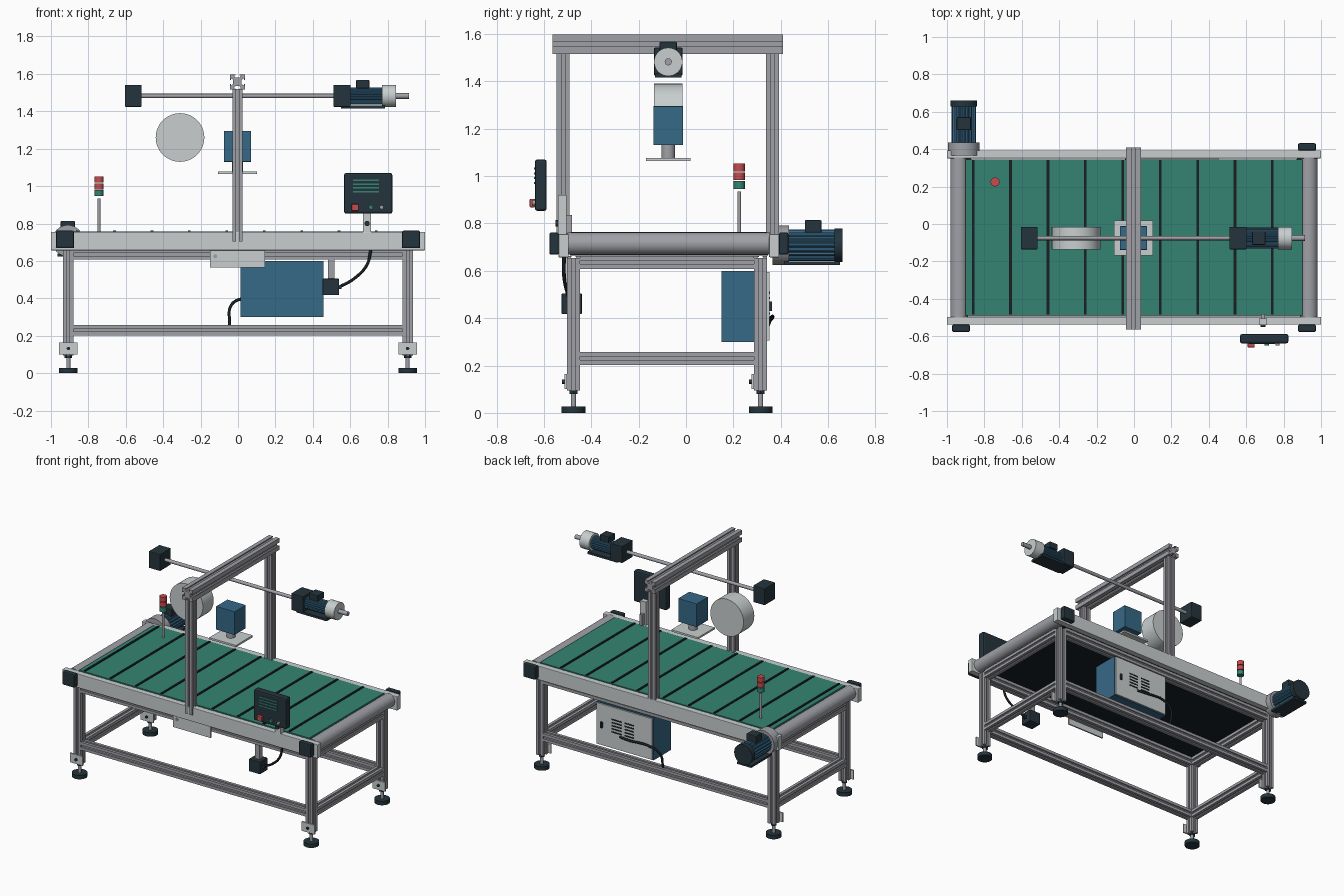
import bpy, bmesh, math
from mathutils import Matrix, Vector

cube = bpy.data.objects.get("Cube")
if cube:
    bpy.data.objects.remove(cube, do_unlink=True)


def material(name, rgb):
    m = bpy.data.materials.new(name)
    m.use_nodes = True
    lin = [((c / 255 + 0.055) / 1.055) ** 2.4 for c in rgb] + [1]
    m.diffuse_color = lin
    m.node_tree.nodes["Principled BSDF"].inputs["Base Color"].default_value = lin
    return m


ALU = material("aluminium", (160, 161, 167))
PALE = material("pale grey", (200, 206, 206))
DARK = material("dark slate", (36, 52, 60))
BLUE = material("steel blue", (54, 104, 135))
GREEN = material("belt green", (52, 132, 114))
RED = material("signal red", (200, 76, 78))
BLACK = material("cable black", (24, 31, 36))

# Rotations that carry a +z extrusion onto another axis
AXES = {"x": Matrix(((0, 0, 1), (1, 0, 0), (0, 1, 0))).to_4x4(),
        "y": Matrix(((1, 0, 0), (0, 0, 1), (0, -1, 0))).to_4x4(),
        "z": Matrix.Identity(4)}


def finish(name, bm, mat, smooth=False):
    bmesh.ops.recalc_face_normals(bm, faces=bm.faces)
    me = bpy.data.meshes.new(name)
    bm.to_mesh(me)
    bm.free()
    me.materials.append(mat)
    ob = bpy.data.objects.new(name, me)
    bpy.context.collection.objects.link(ob)
    if smooth:
        bpy.ops.object.select_all(action="DESELECT")
        ob.select_set(True)
        bpy.context.view_layer.objects.active = ob
        bpy.ops.object.shade_smooth_by_angle(angle=math.radians(35))
    return ob


def box(name, mat, x, y, z, bevel=0):
    """Box from (min, max) pairs."""
    bm = bmesh.new()
    bmesh.ops.create_cube(bm, size=1)
    for v in bm.verts:
        v.co = [r[0] if c < 0 else r[1] for c, r in zip(v.co, (x, y, z))]
    if bevel:
        bmesh.ops.bevel(bm, geom=bm.edges[:], offset=bevel, segments=2, affect="EDGES", profile=0.5)
    return finish(name, bm, mat)


def prism(name, mat, outline, axis, base, length, smooth=False):
    """Extrude a 2D outline along an axis, starting at base."""
    bm = bmesh.new()
    face = bm.faces.new([bm.verts.new((u, v, 0)) for u, v in outline])
    top = bmesh.ops.extrude_face_region(bm, geom=[face])["geom"]
    bmesh.ops.translate(bm, verts=[g for g in top if isinstance(g, bmesh.types.BMVert)], vec=(0, 0, length))
    bm.transform(Matrix.Translation(base) @ AXES[axis])
    return finish(name, bm, mat, smooth)


def rod(name, mat, radius, axis, base, length, sides=32):
    ring = [(radius * math.cos(math.tau * i / sides), radius * math.sin(math.tau * i / sides)) for i in range(sides)]
    return prism(name, mat, ring, axis, base, length, smooth=True)


def slotted(name, axis, base, length, h=0.0275):
    """Square aluminium profile with an undercut slot on every side."""
    s, lip, d = h * 0.27, h * 0.84, h * 0.55
    side = [(h, -h), (h, -s), (lip, -s), (lip, -1.8 * s), (d, -s), (d, s), (lip, 1.8 * s), (lip, s), (h, s)]
    outline = []
    for k in range(4):
        c, n = ((1, 0), (0, 1), (-1, 0), (0, -1))[k]
        outline += [(u * c - v * n, u * n + v * c) for u, v in side]
    return prism(name, ALU, outline, axis, base, length)


def finned(name, radius, axis, base, length, fins=20):
    """Motor body with square cooling fins."""
    outline = []
    for i in range(fins * 4):
        r = radius if i % 4 < 2 else radius * 0.91
        a = math.tau * (i - i % 2 * 0.3) / (fins * 4)
        outline.append((r * math.cos(a), r * math.sin(a)))
    return prism(name, BLUE, outline, axis, base, length)


def cable(name, points, radius=0.008):
    cu = bpy.data.curves.new(name, "CURVE")
    cu.dimensions = "3D"
    cu.bevel_depth = radius
    cu.resolution_u = 8
    sp = cu.splines.new("BEZIER")
    sp.bezier_points.add(len(points) - 1)
    for bp, p in zip(sp.bezier_points, points):
        bp.co = p
        bp.handle_left_type = bp.handle_right_type = "AUTO"
    ob = bpy.data.objects.new(name, cu)
    bpy.context.collection.objects.link(ob)
    bpy.ops.object.select_all(action="DESELECT")
    ob.select_set(True)
    bpy.context.view_layer.objects.active = ob
    bpy.ops.object.convert(target="MESH")
    bpy.context.object.data.materials.clear()
    bpy.context.object.data.materials.append(BLACK)


LX, YF, YB, YC = 0.907, -0.475, 0.315, -0.075   # leg lines and belt centre line

# Legs with levelling feet and bracket plates
for sx, side in ((1, "left"), (-1, "right")):
    for y, end in ((YF, "front"), (YB, "back")):
        tag, x = f"{end}_{side}", sx * LX
        slotted(f"leg_{tag}", "z", (x, y, 0.095), 0.56)
        rod(f"foot_pad_{tag}", DARK, 0.05, "z", (x, y, 0), 0.028)
        rod(f"foot_stem_{tag}", ALU, 0.011, "z", (x, y, 0.028), 0.07, 16)
        rod(f"foot_nut_{tag}", DARK, 0.02, "z", (x, y, 0.08), 0.014, 6)
        box(f"foot_bracket_{tag}", PALE, (x - 0.05, x + 0.05), (y - 0.038, y - 0.028), (0.1, 0.165))
        rod(f"bracket_bolt_{tag}", DARK, 0.009, "y", (x, y - 0.048, 0.132), 0.012, 12)

# Frame beams at two heights
for z, level in ((0.23, "lower"), (0.635, "upper")):
    for y, end in ((YF, "front"), (YB, "back")):
        slotted(f"{level}_beam_{end}", "x", (-LX + 0.0275, y, z), 2 * LX - 0.055)
    for sx, side in ((1, "left"), (-1, "right")):
        slotted(f"{level}_beam_{side}", "y", (sx * LX, YF + 0.0275, z), YB - YF - 0.055)

# Conveyor: side rails, end rollers, belt and cleats
for y, end in ((-0.517, "front"), (0.372, "back")):
    box(f"side_rail_{end}", PALE, (-1, 1), (y - 0.021, y + 0.021), (0.657, 0.755), 0.003)
for sx, side in ((1, "left"), (-1, "right")):
    rod(f"roller_{side}", ALU, 0.047, "y", (sx * 0.935, -0.5, 0.715), 0.855)
    box(f"bearing_front_{side}", DARK, (sx * 0.925 - 0.048, sx * 0.925 + 0.048), (-0.577, -0.537), (0.668, 0.762), 0.008)
box("bearing_back_left", DARK, (0.877, 0.973), (0.392, 0.432), (0.668, 0.762), 0.008)
box("belt_top", GREEN, (-0.9, 0.9), (-0.49, 0.346), (0.74, 0.758))
box("belt_underside", BLACK, (-0.9, 0.9), (-0.49, 0.346), (0.664, 0.675))
for i in range(9):
    x = -0.86 + 0.2 * i
    box(f"belt_cleat_{i + 1}", BLACK, (x - 0.007, x + 0.007), (-0.485, 0.341), (0.756, 0.764))

# Belt drive at the back right corner
DX, DZ = -0.91, 0.708
rod("drive_gearbox", ALU, 0.084, "y", (DX, 0.365, DZ), 0.07)
finned("drive_motor", 0.066, "y", (DX, 0.435, DZ), 0.195)
rod("drive_motor_cap", DARK, 0.071, "y", (DX, 0.627, DZ), 0.033)
box("drive_terminal_box", DARK, (DX - 0.038, DX + 0.038), (0.502, 0.572), (0.76, 0.814), 0.005)
box("drive_motor_base", DARK, (DX - 0.055, DX + 0.055), (0.415, 0.65), (0.625, 0.64))

# Gantry
for y, end in ((-0.519, "front"), (0.365, "back")):
    slotted(f"gantry_post_{end}", "z", (-0.003, y, 0.705), 0.815)
slotted("gantry_beam", "y", (-0.003, -0.563, 1.557), 0.973, 0.041)

# Overhead shaft with its motor
SZ = 1.482
rod("overhead_shaft", ALU, 0.012, "x", (-0.52, YC, SZ), 1.05, 16)
box("shaft_bearing_right", DARK, (-0.605, -0.515), (YC - 0.06, YC + 0.06), (SZ - 0.058, SZ + 0.06), 0.004)
box("shaft_bearing_left", DARK, (0.51, 0.602), (YC - 0.06, YC + 0.06), (SZ - 0.058, SZ + 0.06), 0.004)
finned("shaft_motor", 0.045, "x", (0.602, YC, SZ), 0.17)
rod("shaft_motor_flange", PALE, 0.06, "x", (0.77, YC, SZ), 0.075)
rod("shaft_motor_stub", ALU, 0.015, "x", (0.845, YC, SZ), 0.07, 16)
box("shaft_terminal_box", DARK, (0.632, 0.702), (YC - 0.036, YC + 0.036), (1.522, 1.568), 0.005)
box("shaft_motor_base", DARK, (0.55, 0.785), (YC - 0.056, YC + 0.056), (1.416, 1.432))

# Hanging drum and scanning head
rod("drum", PALE, 0.13, "y", (-0.31, YC - 0.06, 1.26), 0.12, 48)
box("head_body", BLUE, (-0.075, 0.07), (YC - 0.063, YC + 0.063), (1.13, 1.295), 0.002)
rod("head_stem", ALU, 0.029, "z", (-0.003, YC, 1.075), 0.055)
box("head_plate", PALE, (-0.107, 0.102), (YC - 0.094, YC + 0.094), (1.064, 1.077))

# Signal tower
rod("signal_pole", ALU, 0.008, "z", (-0.743, 0.225, 0.757), 0.178, 12)
for i, mat in enumerate((GREEN, RED, RED)):
    rod(f"signal_lamp_{i + 1}", mat, 0.024, "z", (-0.743, 0.225, 0.946 + i * 0.037), 0.032, 24)

# Operator panel with display lines and buttons
box("panel", DARK, (0.567, 0.825), (-0.638, -0.588), (0.853, 1.07), 0.01)
for i in range(4):
    z = 0.967 + i * 0.02
    box(f"display_line_{i + 1}", GREEN, (0.615, 0.755), (-0.641, -0.636), (z, z + 0.008))
box("stop_button", RED, (0.607, 0.645), (-0.66, -0.637), (0.868, 0.904), 0.004)
rod("start_button", GREEN, 0.012, "y", (0.71, -0.65, 0.887), 0.014, 16)
rod("mode_button", ALU, 0.011, "y", (0.768, -0.65, 0.887), 0.014, 16)
box("panel_post", PALE, (0.667, 0.712), (-0.54, -0.505), (0.755, 0.92))
box("panel_post_brace", ALU, (0.68, 0.7), (-0.505, -0.482), (0.757, 0.835))
rod("panel_clamp_knob", DARK, 0.014, "y", (0.69, -0.552, 0.8), 0.014, 16)

# Front junction box, hanger and guard plate
box("junction_box", DARK, (0.452, 0.54), (-0.525, -0.44), (0.417, 0.505), 0.004)
box("junction_gland", DARK, (0.535, 0.553), (-0.495, -0.475), (0.45, 0.47))
box("junction_hanger", ALU, (0.48, 0.515), (-0.495, -0.46), (0.5, 0.615))
box("guard_plate", PALE, (-0.15, 0.145), (-0.513, -0.503), (0.565, 0.656))
rod("guard_bolt", ALU, 0.011, "y", (-0.122, -0.518, 0.625), 0.008, 12)
cable("panel_cable", [(0.54, -0.485, 0.46), (0.62, -0.5, 0.505), (0.69, -0.515, 0.58), (0.71, -0.515, 0.66)])

# Control cabinet with vented door
box("cabinet", BLUE, (0.013, 0.458), (0.15, 0.342), (0.3, 0.6))
box("cabinet_door", PALE, (0.018, 0.453), (0.342, 0.352), (0.305, 0.595))
for i in range(5):
    z = 0.415 + i * 0.022
    for j in range(2):
        x = 0.16 + j * 0.1
        box(f"door_vent_{i + 1}_{j + 1}", BLACK, (x, x + 0.075), (0.35, 0.354), (z, z + 0.009))
box("door_handle", DARK, (0.405, 0.42), (0.35, 0.364), (0.43, 0.47))
cable("cabinet_cable", [(0.27, 0.352, 0.4), (0.2, 0.362, 0.4), (0.03, 0.36, 0.4), (-0.035, 0.345, 0.365), (-0.045, 0.32, 0.255)])
